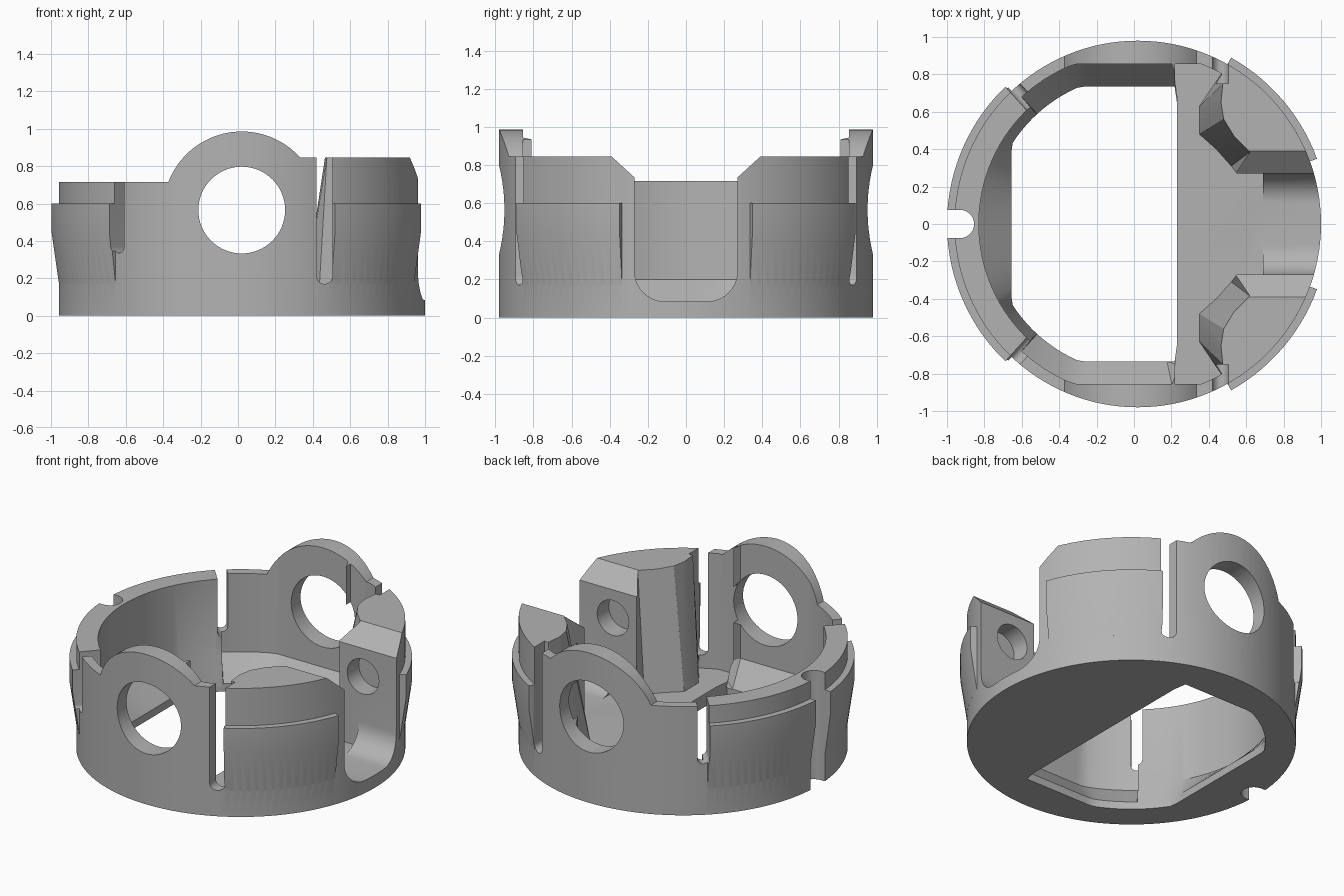
import bpy, bmesh, math
from mathutils import Vector, Matrix

if "Cube" in bpy.data.objects:
    bpy.data.objects.remove(bpy.data.objects["Cube"])

CX = 0.02          # axis of the ring
R_OUT = 0.98

grey = bpy.data.materials.new("plain_grey")
grey.diffuse_color = (0.45, 0.45, 0.45, 1)
grey.use_nodes = True
grey.node_tree.nodes["Principled BSDF"].inputs["Base Color"].default_value = grey.diffuse_color


def loft(name, layers):
    """Closed solid through rings of 3D points with equal counts."""
    bm = bmesh.new()
    rings = [[bm.verts.new(p) for p in ring] for ring in layers]
    n = len(rings[0])
    for a, b in zip(rings, rings[1:]):
        for i in range(n):
            j = (i + 1) % n
            bm.faces.new((a[i], a[j], b[j], b[i]))
    bm.faces.new(rings[0])
    bm.faces.new(rings[-1])
    bmesh.ops.recalc_face_normals(bm, faces=bm.faces)
    mesh = bpy.data.meshes.new(name)
    bm.to_mesh(mesh)
    bm.free()
    mesh.materials.append(grey)
    ob = bpy.data.objects.new(name, mesh)
    bpy.context.collection.objects.link(ob)
    return ob


def prism(name, pts, lo, hi, axis):
    """Extrude a 2D outline along an axis."""
    place = {"x": lambda p, t: (t, p[0], p[1]),
             "y": lambda p, t: (p[0], t, p[1]),
             "z": lambda p, t: (p[0], p[1], t)}[axis]
    return loft(name, [[place(p, t) for p in pts] for t in (lo, hi)])


def arc(cx, cy, r, a0, a1, n):
    return [(cx + r * math.cos(math.radians(a0 + (a1 - a0) * i / n)),
             cy + r * math.sin(math.radians(a0 + (a1 - a0) * i / n))) for i in range(n + 1)]


def rect(x0, y0, x1, y1):
    return [(x0, y0), (x1, y0), (x1, y1), (x0, y1)]


def boolean(target, tool, op="DIFFERENCE"):
    mod = target.modifiers.new("cut", "BOOLEAN")
    mod.operation, mod.object, mod.solver = op, tool, "EXACT"
    bpy.context.view_layer.objects.active = target
    bpy.ops.object.modifier_apply(modifier=mod.name)
    bpy.data.objects.remove(tool)


# Outer drum, trimmed to the wall heights and the two round ears
housing = prism("ring_housing", arc(CX, 0, R_OUT, 0, 360, 128)[:-1], 0, 1.2, "z")
trim = ([(-1.2, -0.1), (1.2, -0.1), (1.2, 0.845)]
        + arc(CX, 0.565, 0.42, 41.8, 159.1, 32) + [(-1.2, 0.715)])
boolean(housing, prism("height_trim", trim, -1.2, 1.2, "y"), "INTERSECT")

# Funnel-shaped through opening on the left
angles = sorted([i * 3 for i in range(120)] + [132.4, 132.6, 227.4, 227.6])


def limited(radius, x_min, x_max, y_max, z):
    ring = []
    for deg in angles:
        c, s = math.cos(math.radians(deg)), math.sin(math.radians(deg))
        r = radius(deg)
        if c > 1e-6:
            r = min(r, (x_max - CX) / c)
        if c < -1e-6:
            r = min(r, (x_min - CX) / c)
        if abs(s) > 1e-6:
            r = min(r, y_max / abs(s))
        ring.append((CX + r * c, r * s, z))
    return ring


def wall(deg):
    return 0.85 if 132.5 < deg < 227.5 else 0.92


def hole(deg):
    return 0.797


funnel = loft("funnel", [limited(hole, -0.655, 0.23, 0.735, -0.1),
                         limited(hole, -0.655, 0.23, 0.735, 0.05),
                         limited(wall, -2, 0.23, 0.855, 0.2),
                         limited(wall, -2, 0.23, 0.855, 1.3)])
boolean(housing, funnel)

# Cavity over the right floor, leaving the two flared blocks standing
a_flat = math.degrees(math.asin(0.855 / 0.92))
room = prism("room", [(0.22, -0.855)] + arc(CX, 0, 0.92, -a_flat, a_flat, 48)
             + [(0.22, 0.855)], 0.085, 1.3, "z")
top = [(.55, .27), (.62, .385), (.535, .47), (.48, .56), (.465, .65), (.475, .75), (.505, .86)]
foot = [(.55, .27), (.52, .31), (.44, .40), (.35, .48), (.35, .56), (.35, .63), (.505, .86)]
for side in (1, -1):
    layers = []
    for z in (-0.1, 0.085, 0.845, 1.4):
        w = min(1, max(0, (0.845 - z) / 0.76))
        pts = [Vector(t).lerp(Vector(f), w) for t, f in zip(top, foot)]
        pts += [Vector(p) for p in ((0.505, 1.1), (1.2, 1.1), (1.2, 0.27))]
        layers.append([(p.x, p.y * side, z) for p in pts])
    boolean(room, loft("block", layers))
boolean(room, prism("channel_plug", rect(0.69, -0.28, 1.2, 0.28), -0.1, 1.4, "z"))
boolean(housing, room)

# Raised bands around the outside, with a step at the top
band = [(0.95, 0.17), (0.98, 0.17), (1.02, 0.45), (1.02, 0.6), (0.95, 0.6)]
for a0, a1 in ((133.5, 226.5), (20, 60.7), (-60.7, -20)):
    n = max(8, int((a1 - a0) / 2.8))
    rings = []
    for i in range(n + 1):
        a = math.radians(a0 + (a1 - a0) * i / n)
        rings.append([(CX + r * math.cos(a), r * math.sin(a), z) for r, z in band])
    boolean(housing, loft("band", rings), "UNION")

# Round-bottomed channel on the right and the chamfers above it
u = [(-0.27, 1.3)] + arc(-0.11, 0.244, 0.16, 180, 270, 10) + arc(0.11, 0.244, 0.16, 270, 360, 10) + [(0.27, 1.3)]
boolean(housing, prism("channel", u, 0.68, 1.2, "x"))
chamfer = [(-0.16, 0.634), (0.16, 0.634), (0.56, 1.0), (-0.56, 1.0)]
boolean(housing, prism("chamfer", chamfer, 0.4, 1.2, "x"))

# Ear holes, and blind sockets in the channel faces
boolean(housing, prism("ear_hole", arc(CX, 0.565, 0.232, 0, 360, 64)[:-1], -1.2, 1.2, "y"))
boolean(housing, prism("socket", arc(0.72, 0.55, 0.115, 0, 360, 40)[:-1], -0.39, 0.39, "y"))

# Round-bottomed slots: two beside the blocks, two radial ones on the left
for side in (1, -1):
    slot = arc(0.4625, 0.2125, 0.0425, 180, 360, 14) + [(0.505, 1.3), (0.42, 1.3)]
    boolean(housing, prism("slot", slot, 0.75 * side, 1.1 * side, "y"))
    slit = prism("slit", arc(0, 0.37, 0.035, 180, 360, 12) + [(0.035, 1.3), (-0.035, 1.3)],
                 0.8, 1.1, "y")
    slit.data.transform(Matrix.Translation((CX, 0, 0))
                        @ Matrix.Rotation(math.radians(132 * side - 90), 4, "Z"))
    boolean(housing, slit)

# Full-height locating notch on the left
notch = arc(-0.93, 0, 0.075, -90, 90, 16) + [(-1.2, 0.075), (-1.2, -0.075)]
boolean(housing, prism("notch", notch, -0.1, 1.3, "z"))

bpy.ops.object.select_all(action="DESELECT")
housing.select_set(True)
bpy.context.view_layer.objects.active = housing
bpy.ops.object.shade_smooth_by_angle(angle=math.radians(25))
